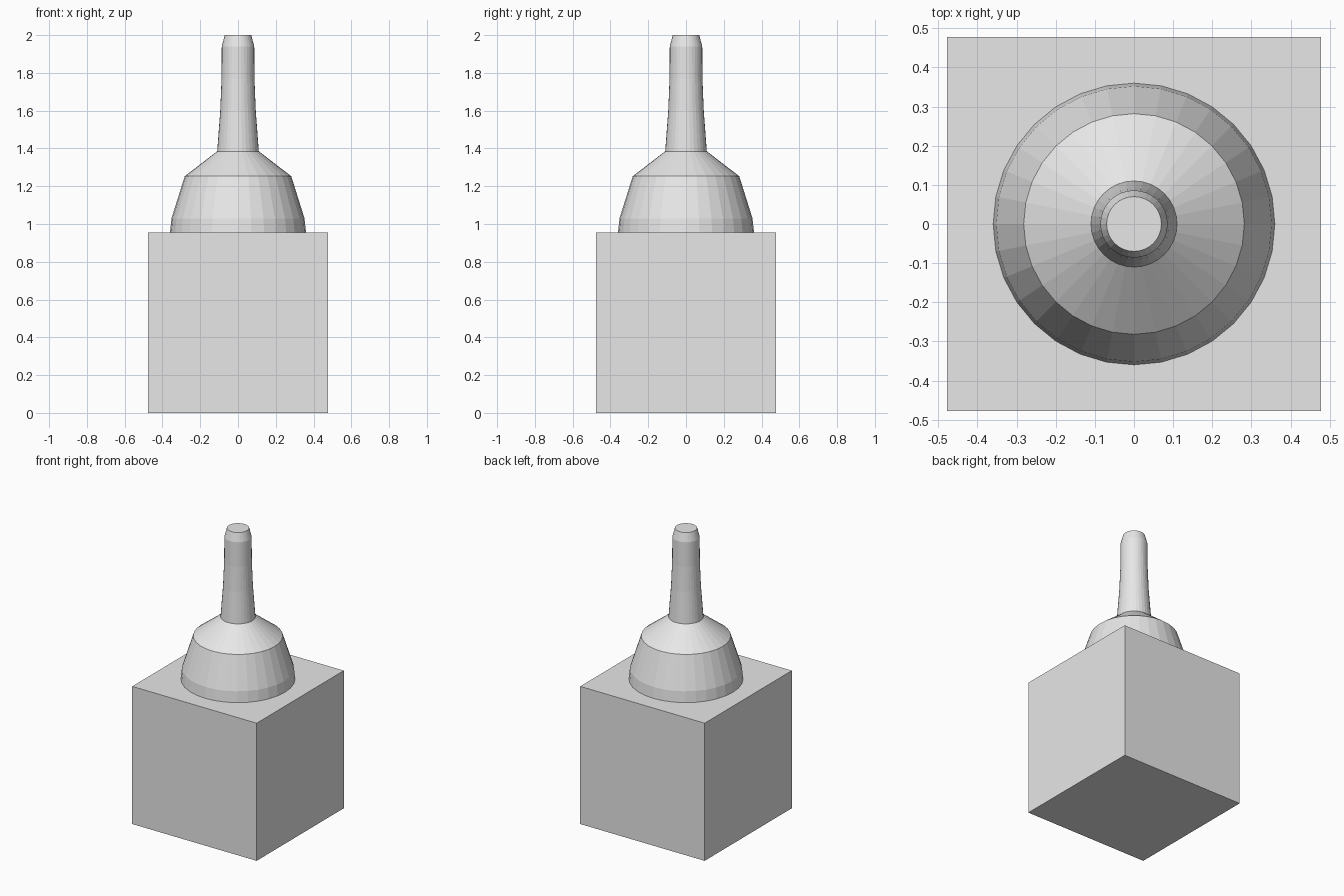
import bpy, bmesh
from math import cos, sin, tau

cube = bpy.data.objects.get("Cube")
if cube:
    bpy.data.objects.remove(cube, do_unlink=True)

grey = bpy.data.materials.new("light_grey")
grey.use_nodes = True
grey.diffuse_color = (0.8, 0.8, 0.8, 1)
grey.node_tree.nodes["Principled BSDF"].inputs["Base Color"].default_value = (0.8, 0.8, 0.8, 1)


def add_object(name, bm):
    bmesh.ops.recalc_face_normals(bm, faces=bm.faces)
    mesh = bpy.data.meshes.new(name)
    bm.to_mesh(mesh)
    bm.free()
    mesh.materials.append(grey)
    obj = bpy.data.objects.new(name, mesh)
    bpy.context.collection.objects.link(obj)
    return obj


def lathe(name, profile, sides=32):
    """Flat-faced solid of revolution from (radius, height) points."""
    bm = bmesh.new()
    rings = [[bm.verts.new((r * cos(tau * i / sides), r * sin(tau * i / sides), z))
              for i in range(sides)] for r, z in profile]
    for low, high in zip(rings, rings[1:]):
        for i in range(sides):
            j = (i + 1) % sides
            bm.faces.new((low[i], low[j], high[j], high[i]))
    bm.faces.new(rings[0])
    bm.faces.new(rings[-1])
    return add_object(name, bm)


# Square block
SIZE = 0.955
bm = bmesh.new()
bmesh.ops.create_cube(bm, size=SIZE)
bmesh.ops.translate(bm, verts=bm.verts, vec=(0, 0, SIZE / 2))
add_object("base_block", bm)

# Bell-shaped body with sloped shoulder and slender tapered neck
lathe("bell_and_neck", [
    (0.36, SIZE), (0.352, 1.03), (0.282, 1.253), (0.11, 1.385),
    (0.094, 1.6), (0.087, 1.77), (0.086, 1.94), (0.07, 2.0),
])
